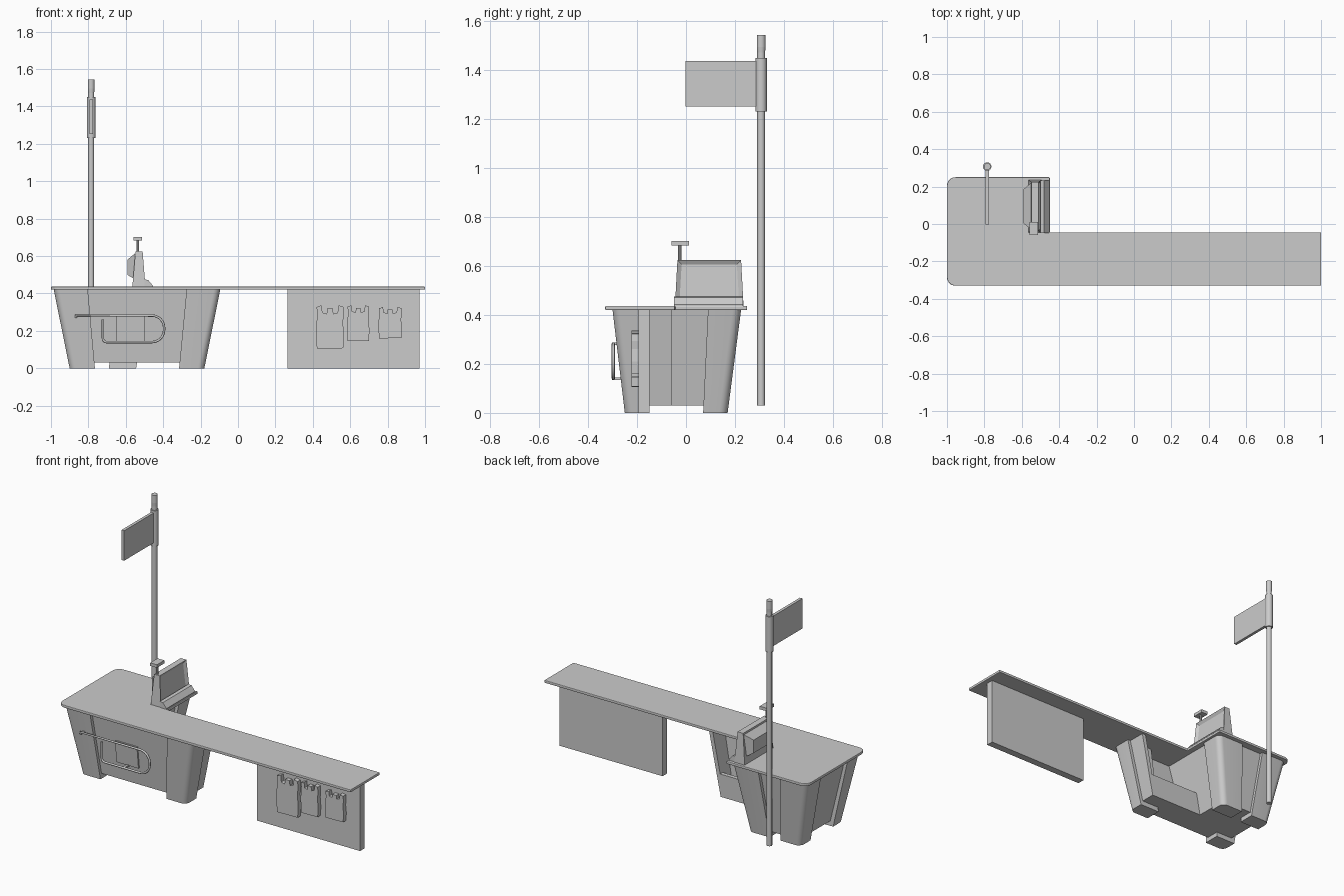
import bpy, bmesh
from math import sin, cos, pi

if "Cube" in bpy.data.objects:
    bpy.data.objects.remove(bpy.data.objects["Cube"])


def loft(name, a, b):
    """Solid between two matching outlines of 3D points."""
    bm = bmesh.new()
    va, vb = [bm.verts.new(p) for p in a], [bm.verts.new(p) for p in b]
    n = len(a)
    bm.faces.new(va)
    bm.faces.new(vb)
    for i in range(n):
        j = (i + 1) % n
        bm.faces.new((va[i], va[j], vb[j], vb[i]))
    bmesh.ops.recalc_face_normals(bm, faces=bm.faces)
    me = bpy.data.meshes.new(name)
    bm.to_mesh(me)
    bm.free()
    ob = bpy.data.objects.new(name, me)
    bpy.context.collection.objects.link(ob)
    return ob


def smooth(ob, angle=0.6):
    bpy.ops.object.select_all(action='DESELECT')
    ob.select_set(True)
    bpy.context.view_layer.objects.active = ob
    bpy.ops.object.shade_smooth_by_angle(angle=angle)


def at_z(poly, z):
    return [(x, y, z) for x, y in poly]


def rect(x0, x1, y0, y1):
    return [(x0, y0), (x1, y0), (x1, y1), (x0, y1)]


def taper(name, r0, z0, r1, z1):
    return loft(name, at_z(rect(*r0), z0), at_z(rect(*r1), z1))


def box(name, x0, x1, y0, y1, z0, z1):
    return taper(name, (x0, x1, y0, y1), z0, (x0, x1, y0, y1), z1)


def arc(ox, oy, sx, sy, r, n=6):
    """Rounded corner at (ox, oy), running from its x side to its y side."""
    return [(ox - sx * r + sx * r * cos(i * pi / 2 / n),
             oy - sy * r + sy * r * sin(i * pi / 2 / n)) for i in range(n + 1)]


def cylinder(name, x, y, z0, z1, r0, r1, n=16):
    def ring(r):
        return [(x + r * cos(2 * pi * i / n), y + r * sin(2 * pi * i / n)) for i in range(n)]
    ob = loft(name, at_z(ring(r0), z0), at_z(ring(r1), z1))
    smooth(ob)
    return ob


# L-shaped counter top with rounded corners on the wide end
top = arc(-1, 0.25, -1, 1, 0.045)[::-1] + arc(-1, -0.33, -1, -1, 0.045)
top += [(1, -0.33), (1, -0.045), (-0.45, -0.045), (-0.45, 0.25)]
counter = loft("counter_top", at_z(top, 0.42), at_z(top, 0.437))
bev = counter.modifiers.new("edge", 'BEVEL')
bev.width, bev.segments = 0.004, 2

# Tapered cabinet legs with a rounded outer corner
def leg(name, bottom, topr):
    def outline(ix, iy, ox, oy):
        sx, sy = (1 if ox > ix else -1), (1 if oy > iy else -1)
        return [(ix, iy), (ox, iy)] + arc(ox, oy, sx, sy, 0.035) + [(ix, oy)]
    smooth(loft(name, at_z(outline(*bottom), 0), at_z(outline(*topr), 0.42)))

leg("front_left_leg", (-0.765, -0.15, -0.90, -0.25), (-0.803, -0.17, -0.985, -0.30))
leg("front_right_leg", (-0.315, -0.15, -0.18, -0.25), (-0.275, -0.17, -0.095, -0.30))
leg("back_left_leg", (-0.765, 0.07, -0.90, 0.17), (-0.803, 0.09, -0.985, 0.225))
leg("back_right_leg", (-0.69, 0.07, -0.545, 0.17), (-0.65, 0.09, -0.465, 0.225))

# Cabinet body, and the open-backed arm beside it
taper("main_cabinet", (-0.88, -0.56, -0.235, 0.155), 0.03, (-0.965, -0.485, -0.28, 0.205), 0.42)
taper("arm_front_panel", (-0.57, -0.195, -0.235, -0.21), 0.03, (-0.50, -0.115, -0.28, -0.255), 0.42)
taper("arm_end_panel", (-0.22, -0.195, -0.235, -0.06), 0.03, (-0.14, -0.115, -0.28, -0.06), 0.42)
box("arm_floor", -0.565, -0.195, -0.235, -0.06, 0.03, 0.05)
taper("arm_low_back", (-0.565, -0.197, -0.085, -0.06), 0.03, (-0.535, -0.17, -0.085, -0.06), 0.17)

# Plate and looping rail on the front
loft("front_plate",
     [(-0.65, -0.225, 0.14), (-0.50, -0.225, 0.14), (-0.50, -0.225, 0.277), (-0.65, -0.225, 0.277)],
     [(-0.65, -0.257, 0.14), (-0.50, -0.257, 0.14), (-0.50, -0.272, 0.277), (-0.65, -0.272, 0.277)])
r = 0.065
bend = arc(-0.395, 0.282, 1, 1, r)[::-1] + arc(-0.395, 0.14, 1, -1, r)
path = [(-0.866, 0.27), (-0.866, 0.282)] + bend + arc(-0.722, 0.14, -1, -1, 0.02)[::-1] + [(-0.722, 0.262)]
cu = bpy.data.curves.new("front_rail", 'CURVE')
cu.dimensions = '3D'
cu.bevel_depth, cu.bevel_resolution, cu.use_fill_caps = 0.0065, 2, True
sp = cu.splines.new('POLY')
sp.points.add(len(path) - 1)
for p, (x, z) in zip(sp.points, path):
    p.co = (x, -0.297, z, 1)
bpy.context.collection.objects.link(bpy.data.objects.new("front_rail", cu))
box("rail_mount_upper", -0.86, -0.845, -0.297, -0.26, 0.277, 0.287)
box("rail_mount_lower", -0.58, -0.565, -0.297, -0.24, 0.135, 0.145)

# Support panel under the long end, with hanging carrier bags
box("support_panel", 0.265, 0.97, -0.195, -0.15, 0, 0.42)
bag = [(0.03, 0), (0.97, 0.01), (1, 0.3), (0.96, 0.6), (0.99, 0.8), (0.97, 0.97), (0.8, 1), (0.77, 0.83),
       (0.62, 0.8), (0.6, 0.93), (0.4, 0.93), (0.38, 0.8), (0.23, 0.83), (0.2, 1), (0.02, 0.96), (0.05, 0.78), (0, 0.5)]
for i, (x0, x1, z0, z1) in enumerate([(0.417, 0.567, 0.105, 0.337), (0.583, 0.703, 0.145, 0.337),
                                      (0.75, 0.877, 0.16, 0.327)]):
    pts = [(x0 + u * (x1 - x0), z0 + v * (z1 - z0)) for u, v in bag]
    loft(f"carrier_bag_{i + 1}", [(x, -0.19, z) for x, z in pts], [(x, -0.222, z) for x, z in pts])

# Till screen with recessed display, rear housing and keyboard ledge
till = taper("till_screen", (-0.565, -0.495, -0.045, 0.235), 0.437, (-0.548, -0.51, -0.035, 0.225), 0.625)
bm = bmesh.new()
bm.from_mesh(till.data)
face = max(bm.faces, key=lambda f: f.normal.x)
bmesh.ops.inset_individual(bm, faces=[face], thickness=0.025, depth=-0.012)
bm.to_mesh(till.data)
bm.free()


def yz(x, y0, y1, z0, z1):
    return [(x, y, z) for y, z in rect(y0, y1, z0, z1)]

loft("till_rear_housing", yz(-0.55, -0.03, 0.22, 0.475, 0.615), yz(-0.592, 0.005, 0.185, 0.5, 0.58))
ledge = [(-0.50, 0.435), (-0.455, 0.435), (-0.455, 0.442), (-0.48, 0.472), (-0.50, 0.475)]
loft("keyboard_ledge", [(x, -0.048, z) for x, z in ledge], [(x, 0.232, z) for x, z in ledge])

# Customer display on a thin post
cylinder("display_post", -0.535, -0.025, 0.6, 0.69, 0.007, 0.007, 10)
box("display_head", -0.558, -0.512, -0.06, 0.012, 0.683, 0.702)

# Tall pole with sleeve, cap and plain lane sign
px, py = -0.785, 0.307
cylinder("sign_pole", px, py, 0.03, 1.5, 0.016, 0.016)
cylinder("pole_sleeve", px, py, 1.23, 1.45, 0.023, 0.023)
cylinder("pole_cap", px, py, 1.45, 1.495, 0.014, 0.018)
cylinder("pole_tip", px, py, 1.495, 1.543, 0.018, 0.018)
box("lane_sign", px - 0.009, px + 0.009, -0.003, 0.3, 1.252, 1.437)
